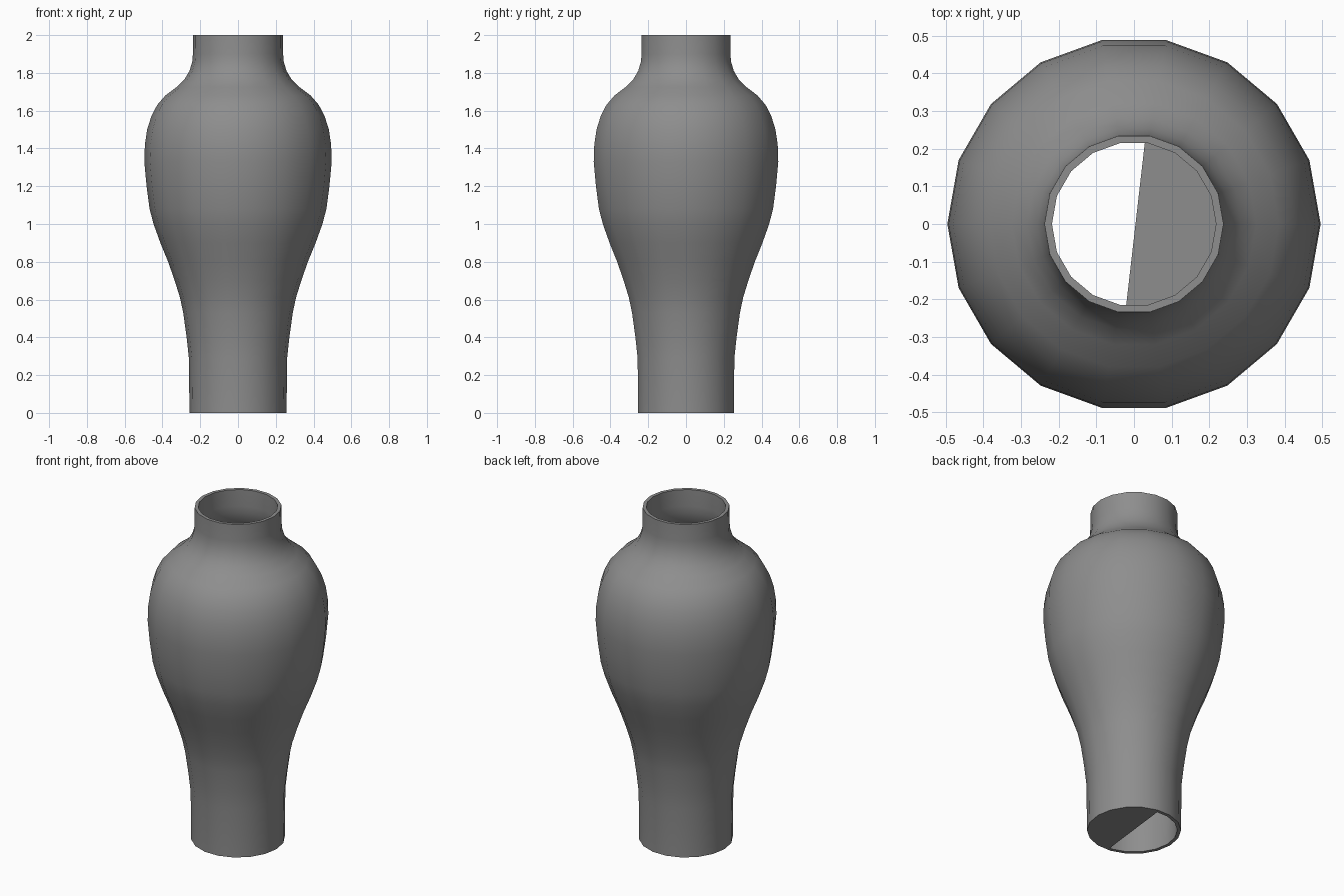
import bpy
import bmesh
from math import cos, sin, radians

if "Cube" in bpy.data.objects:
    bpy.data.objects.remove(bpy.data.objects["Cube"], do_unlink=True)

SIDES = 18
WALL = 0.02

# Plain grey clay
clay = bpy.data.materials.new("grey_clay")
clay.use_nodes = True
colour = (0.27, 0.27, 0.27, 1)
clay.diffuse_color = colour
clay.node_tree.nodes["Principled BSDF"].inputs["Base Color"].default_value = colour

# Outer silhouette: (radius, height) from foot to lip
PROFILE = [(.257, 0), (.26, .29), (.272, .4), (.29, .53), (.307, .61),
           (.335, .7), (.37, .8), (.411, .9), (.447, 1), (.468, 1.08),
           (.484, 1.2), (.496, 1.33), (.493, 1.42), (.481, 1.5),
           (.459, 1.57), (.428, 1.63), (.385, 1.68), (.325, 1.725),
           (.284, 1.765), (.257, 1.81), (.242, 1.86), (.239, 1.9), (.238, 2)]


def ring_point(radius, step, z=0):
    angle = radians(360 / SIDES * step)
    return (radius * cos(angle), radius * sin(angle), z)


def finish(name, bm):
    mesh = bpy.data.meshes.new(name)
    bm.to_mesh(mesh)
    bm.free()
    mesh.materials.append(clay)
    obj = bpy.data.objects.new(name, mesh)
    bpy.context.collection.objects.link(obj)
    return obj


# Vase body: lathe the profile, then give it a wall thickness inwards
bm = bmesh.new()
rings = [[bm.verts.new(ring_point(r, i, z)) for i in range(SIDES)]
         for r, z in PROFILE]
for low, high in zip(rings, rings[1:]):
    for i in range(SIDES):
        j = (i + 1) % SIDES
        bm.faces.new((low[i], low[j], high[j], high[i]))
body = finish("vase_body", bm)
wall = body.modifiers.new("wall", 'SOLIDIFY')
wall.thickness = WALL
wall.offset = -1

bpy.ops.object.select_all(action='DESELECT')
body.select_set(True)
bpy.context.view_layer.objects.active = body
bpy.ops.object.modifier_apply(modifier="wall")
bpy.ops.object.shade_smooth_by_angle(angle=radians(35))

# Half floor closing the +x side of the foot
bm = bmesh.new()
edge = [ring_point(PROFILE[0][0], i) for i in range(-4, 5)]
points = [(-.025, -.253, 0)] + edge + [(.033, .253, 0)]
face = bm.faces.new([bm.verts.new(p) for p in points])
face.normal_update()
if face.normal.z > 0:
    face.normal_flip()
finish("half_floor", bm)
